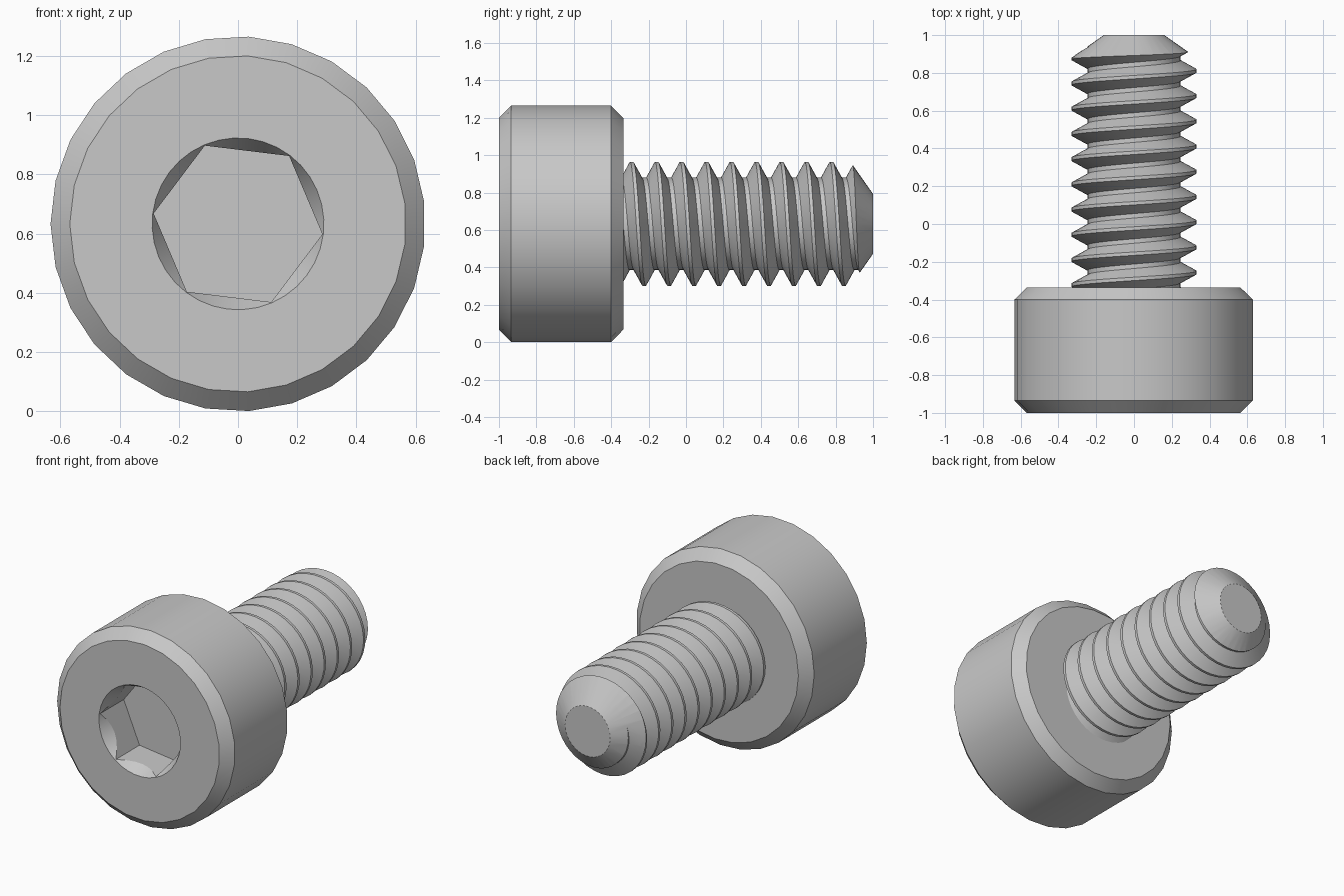
import bpy, bmesh, math

if "Cube" in bpy.data.objects:
    bpy.data.objects.remove(bpy.data.objects["Cube"])

CZ = 0.633            # height of the screw axis (runs along y)
PITCH = 0.1335
MAJOR, MINOR = 0.332, 0.247

steel = bpy.data.materials.new("grey steel")
steel.diffuse_color = (0.58, 0.58, 0.58, 1)
steel.use_nodes = True
steel.node_tree.nodes["Principled BSDF"].inputs["Base Color"].default_value = steel.diffuse_color


def point(y, r, a):
    return (r * math.cos(a), y, CZ + r * math.sin(a))


def make_object(name, bm):
    bmesh.ops.recalc_face_normals(bm, faces=bm.faces)
    me = bpy.data.meshes.new(name)
    bm.to_mesh(me)
    bm.free()
    me.materials.append(steel)
    ob = bpy.data.objects.new(name, me)
    bpy.context.collection.objects.link(ob)
    return ob


def lathe(name, profile, sides, phase=0.0):
    """Closed solid from (y, radius) rings around the screw axis."""
    bm = bmesh.new()
    rings = [[bm.verts.new(point(y, r, math.radians(phase) + math.tau * i / sides))
              for i in range(sides)] for y, r in profile]
    for a, b in zip(rings, rings[1:]):
        for i in range(sides):
            j = (i + 1) % sides
            bm.faces.new((a[i], a[j], b[j], b[i]))
    bm.faces.new(rings[0])
    bm.faces.new(rings[-1])
    return make_object(name, bm)


def boolean(ob, cutter, operation):
    mod = ob.modifiers.new("cut", 'BOOLEAN')
    mod.operation, mod.solver, mod.object = operation, 'EXACT', cutter
    bpy.context.view_layer.objects.active = ob
    bpy.ops.object.modifier_apply(modifier=mod.name)
    bpy.data.objects.remove(cutter)


def smooth(ob):
    bpy.ops.object.select_all(action='DESELECT')
    ob.select_set(True)
    bpy.context.view_layer.objects.active = ob
    bpy.ops.object.shade_smooth_by_angle(angle=math.radians(28))


# Head: chamfered cylinder with a countersunk hex socket
head = lathe("head", [(-1, 0.568), (-0.935, 0.633), (-0.4, 0.633), (-0.335, 0.566)], 27, 86.7)
boolean(head, lathe("hex_cutter", [(-1.1, 0.287), (-0.755, 0.287)], 6, -7), 'DIFFERENCE')
boolean(head, lathe("countersink_cutter", [(-1.05, 0.3186), (-0.9, 0.2329)], 36, -7), 'DIFFERENCE')
smooth(head)

# Threaded shank: right-handed helical sweep of a trapezoid tooth
SIDES = 36
tooth = [(-0.009, MAJOR), (0.009, MAJOR), (0.055, MINOR), (PITCH - 0.055, MINOR)]
bm = bmesh.new()
columns = []
for i in range(SIDES):
    turn = i / SIDES
    a = math.pi / 2 - math.tau * turn
    columns.append([bm.verts.new(point(0.11 + PITCH * (k + turn) + dy, r, a))
                    for k in range(-6, 10) for dy, r in tooth])
rows = len(columns[0])
for i in range(SIDES):
    last = i == SIDES - 1
    a, b = columns[i], columns[(i + 1) % SIDES]
    shift = len(tooth) if last else 0     # last column joins one pitch further on
    for k in range(rows - 1 - shift):
        bm.faces.new((a[k], a[k + 1], b[k + 1 + shift], b[k + shift]))
# Last column is shorter by one pitch, so its open rim steps along column 0 or itself
rims = [e for e in bm.edges if e.is_boundary]
for end_y, edges in ((-0.72, [e for e in rims if e.verts[0].co.y < 0]),
                     (1.4, [e for e in rims if e.verts[0].co.y > 0])):
    c = bm.verts.new((0, end_y, CZ))
    for e in edges:
        bm.faces.new((e.verts[0], e.verts[1], c))
shank = make_object("threaded_shank", bm)

# Trim the shank to length with a conical tip
boolean(shank, lathe("tip_trimmer", [(-0.4, 0.5), (0.762, 0.5), (1, 0.16)], 36, 0), 'INTERSECT')
smooth(shank)
